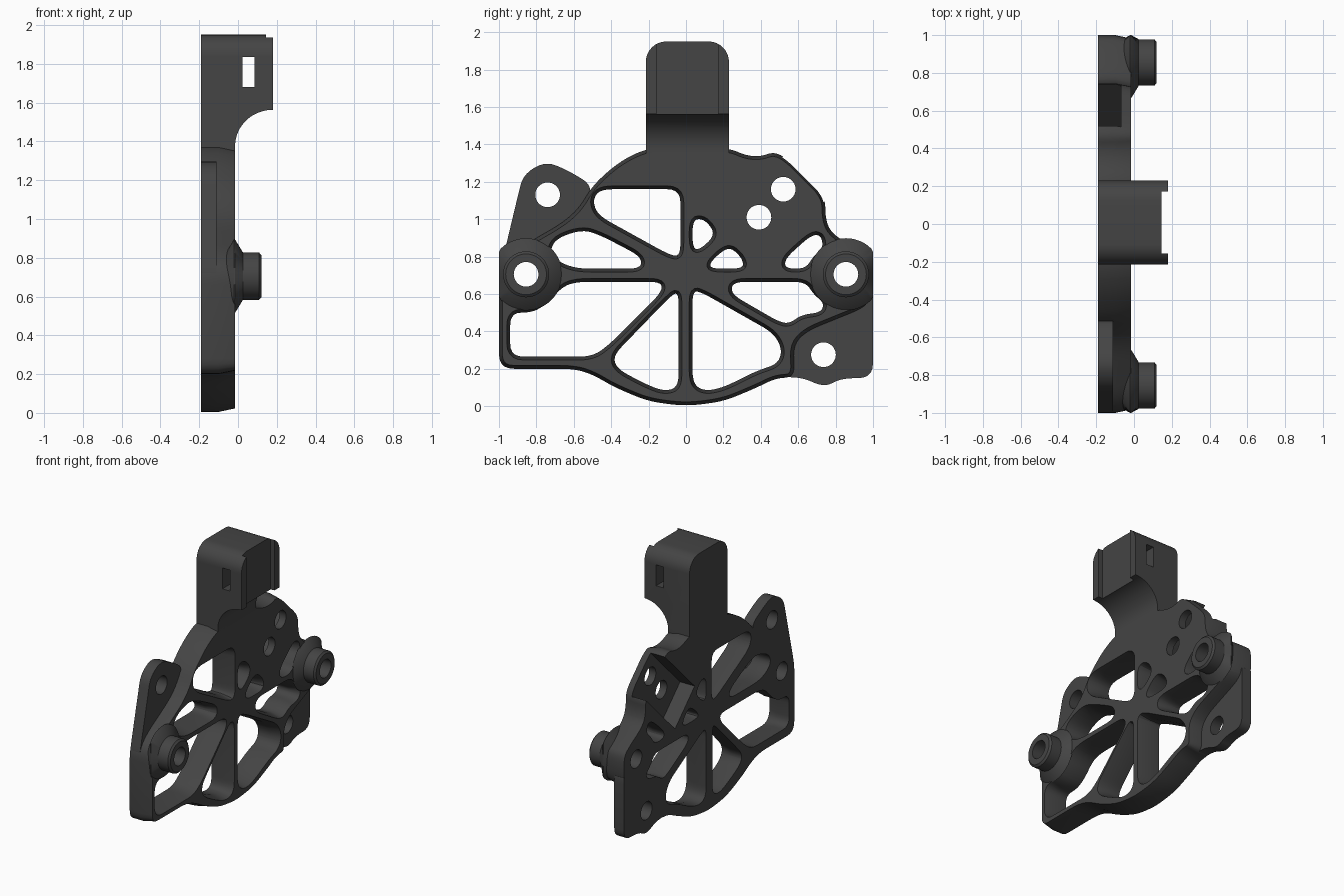
import bpy, bmesh, math
from mathutils import Vector

if "Cube" in bpy.data.objects:
    bpy.data.objects.remove(bpy.data.objects["Cube"])

mat = bpy.data.materials.new("dark_grey")
mat.diffuse_color = (0.058, 0.058, 0.058, 1)
mat.use_nodes = True
mat.node_tree.nodes["Principled BSDF"].inputs["Base Color"].default_value = mat.diffuse_color
BACK, FACE, LUG = -0.19, -0.015, -0.11


def fillet(pts, r, n=5):
    """Round every corner of a closed 2D polygon."""
    out = []
    for i, p in enumerate(pts):
        p = Vector(p)
        a, b = Vector(pts[i - 1]) - p, Vector(pts[(i + 1) % len(pts)]) - p
        a = p + a.normalized() * min(r, a.length * 0.48)
        b = p + b.normalized() * min(r, b.length * 0.48)
        for k in range(n + 1):
            t = k / n
            out.append(a * (1 - t) ** 2 + p * 2 * t * (1 - t) + b * t * t)
    return out


def circle(y, z, r, n=40):
    return [Vector((y + r * math.cos(2 * math.pi * k / n),
                    z + r * math.sin(2 * math.pi * k / n))) for k in range(n)]


def offset(pts, d):
    """Move a closed polygon outward by d."""
    area = sum(pts[i - 1].cross(pts[i]) for i in range(len(pts)))
    s = 1 if area > 0 else -1
    out = []
    for i, p in enumerate(pts):
        t = pts[(i + 1) % len(pts)] - pts[i - 1]
        out.append(p + Vector((t.y, -t.x)).normalized() * d * s)
    return out


def prism(name, pts, levels, axis="X"):
    """Loft an outline through (position, outward offset) levels."""
    bm = bmesh.new()
    rings = []
    for pos, d in levels:
        ring = []
        for p in (offset(pts, d) if d else pts):
            if axis == "X":
                co = (pos, max(-1, min(1, p.x)), p.y)
            else:
                co = (p.x, pos, p.y)
            ring.append(bm.verts.new(co))
        rings.append(ring)
    n = len(pts)
    bm.faces.new(rings[0])
    bm.faces.new(rings[-1])
    for lo, hi in zip(rings, rings[1:]):
        for i in range(n):
            j = (i + 1) % n
            bm.faces.new((lo[i], lo[j], hi[j], hi[i]))
    bmesh.ops.recalc_face_normals(bm, faces=bm.faces)
    me = bpy.data.meshes.new(name)
    bm.to_mesh(me)
    bm.free()
    me.materials.append(mat)
    ob = bpy.data.objects.new(name, me)
    bpy.context.collection.objects.link(ob)
    return ob


def cut(ob, cutter, op="DIFFERENCE"):
    m = ob.modifiers.new("cut", "BOOLEAN")
    m.operation, m.solver, m.object = op, "EXACT", cutter
    bpy.context.view_layer.objects.active = ob
    bpy.ops.object.modifier_apply(modifier=m.name)
    bpy.data.objects.remove(cutter)


def drill(ob, y, z, r=0.066):
    cut(ob, prism("cutter", circle(y, z, r), [(-0.4, 0), (0.4, 0)]))


# main plate with a drafted rim
outline = [(-0.21, 1.38), (-0.36, 1.305), (-0.5, 1.18), (-0.57, 1.06), (-0.66, 0.98),
           (-0.92, 0.83), (-1, 0.74), (-1, 0.2), (-0.6, 0.2), (-0.5, 0.17), (-0.38, 0.1),
           (-0.2, 0.025), (0, 0), (0.2, 0.025), (0.38, 0.1), (0.48, 0.15),
           (0.585, 0.155), (0.57, 0.32), (0.64, 0.4), (0.96, 0.53), (1, 0.6), (1, 0.77),
           (0.95, 0.82), (0.78, 0.92), (0.745, 1.0), (0.745, 1.12), (0.54, 1.325),
           (0.47, 1.36), (0.4, 1.335), (0.32, 1.34), (0.23, 1.38)]
plate = prism("spoked_plate", fillet(outline, 0.08),
              [(BACK, 0), (-0.1, 0), (FACE, -0.018)])

# openings between the spokes
openings = [
    [(-0.46, 1.16), (-0.03, 1.16), (-0.03, 0.8), (-0.09, 0.81), (-0.47, 1.02), (-0.5, 1.1)],
    [(-0.73, 0.83), (-0.69, 0.9), (-0.55, 0.945), (-0.45, 0.91), (-0.24, 0.8),
     (-0.24, 0.735), (-0.58, 0.735), (-0.68, 0.77)],
    [(-0.94, 0.265), (-0.94, 0.5), (-0.82, 0.5), (-0.74, 0.55), (-0.66, 0.64),
     (-0.58, 0.665), (-0.13, 0.665), (-0.13, 0.61), (-0.41, 0.33), (-0.5, 0.265)],
    [(-0.04, 0.62), (-0.04, 0.1), (-0.12, 0.08), (-0.22, 0.12), (-0.37, 0.2),
     (-0.39, 0.27), (-0.1, 0.57)],
    [(0.035, 0.62), (0.09, 0.605), (0.47, 0.39), (0.515, 0.3), (0.49, 0.225),
     (0.38, 0.19), (0.2, 0.1), (0.1, 0.08), (0.035, 0.12)],
    [(0.25, 0.665), (0.64, 0.665), (0.68, 0.6), (0.74, 0.55), (0.72, 0.5),
     (0.62, 0.49), (0.55, 0.44), (0.49, 0.455), (0.24, 0.6)],
    [(0.53, 0.735), (0.64, 0.735), (0.68, 0.8), (0.735, 0.85), (0.72, 0.915),
     (0.67, 0.915), (0.53, 0.79)],
    [(0.13, 0.735), (0.31, 0.735), (0.3, 0.79), (0.245, 0.845), (0.2, 0.835), (0.13, 0.77)],
    [(0.035, 0.84), (0.08, 0.84), (0.16, 0.92), (0.1, 1.0), (0.035, 1.0)],
]
for pts in openings:
    cut(plate, prism("cutter", fillet(pts, 0.07),
                     [(-0.3, 0), (-0.1, 0), (FACE, 0.018), (0.1, 0.018)]))

# rear pocket open to the slanted edge, with two holes through its floor
cut(plate, prism("cutter", [Vector(p) for p in
                            ((0.17, 0.985), (0.4, 0.755), (0.85, 1.205), (0.62, 1.435))],
                 [(-0.3, 0), (-0.07, 0)]))
drill(plate, 0.52, 1.16)
drill(plate, 0.39, 1.01)

# thin mounting lugs
left_lug = prism("left_lug", fillet(
    [(-1, 0.7), (-0.9, 1.12), (-0.87, 1.24), (-0.75, 1.31), (-0.63, 1.26), (-0.49, 1.175),
     (-0.56, 1.05), (-0.65, 0.965), (-0.9, 0.82), (-0.98, 0.72)], 0.09),
    [(BACK, 0), (LUG, 0)])
drill(left_lug, -0.74, 1.13)
right_lug = prism("right_lug", fillet(
    [(0.48, 0.155), (0.62, 0.155), (0.74, 0.1), (0.83, 0.15), (1, 0.15), (1, 0.65),
     (0.95, 0.55), (0.62, 0.42), (0.55, 0.32), (0.57, 0.18)], 0.08),
    [(BACK, 0), (LUG, 0)])
drill(right_lug, 0.735, 0.275)

# flared hollow bosses
parts = [plate, left_lug, right_lug]
for side, name in ((-1, "left_boss"), (1, "right_boss")):
    y, z = side * 0.855, 0.705
    boss = prism(name, circle(y, z, 0.123, 48),
                 [(-0.06, 0), (-0.02, 0.07), (FACE, 0.066), (0.025, 0), (0.108, 0), (0.12, -0.014)])
    drill(boss, y, z)
    drill(plate, y, z)
    parts.append(boss)

# top clip block with a concave underside
arc = [(0.18 - 0.195 * math.sin(a), 1.375 + 0.188 * math.cos(a))
       for a in [math.pi / 2 * k / 16 for k in range(17)]]
profile = [Vector(p) for p in arc + [(FACE, 1.33), (BACK, 1.33), (BACK, 1.95), (0.18, 1.95)]]
block = prism("clip_block", profile, [(-0.215, 0), (0.23, 0)], "Y")
rounded = fillet([(-0.215, 1.95), (0.23, 1.95), (0.23, 1.6)], 0.12, 8)
rounded = [p for p in rounded if p.y > 1.8] + [Vector((0.23, 1.2)), Vector((-0.215, 1.2))]
rounded = [Vector((-0.215, 1.83))] + [Vector((-0.215 + 0.11 * (1 - math.cos(a)),
           1.84 + 0.11 * math.sin(a))) for a in [math.pi / 2 * k / 8 for k in range(9)]] + \
          [Vector((0.23 - 0.11 * (1 - math.sin(a)), 1.84 + 0.11 * math.cos(a)))
           for a in [math.pi / 2 * k / 8 for k in range(9)]] + rounded[-2:]
cut(block, prism("cutter", rounded, [(-0.4, 0), (0.4, 0)]), "INTERSECT")


def box(y0, y1, z0, z1):
    return [Vector(p) for p in ((y0, z0), (y1, z0), (y1, z1), (y0, z1))]


# front channel between two lips, and the cross slot
cut(block, prism("cutter", box(-0.157, 0.172, 1.2, 2.1), [(0.145, 0), (0.4, 0)]))
cut(block, prism("cutter", box(0.022, 0.085, 1.68, 1.835), [(-0.5, 0), (0.5, 0)], "Y"))
parts.append(block)

# smooth curved walls, keep edges crisp
for ob in parts:
    bpy.ops.object.select_all(action="DESELECT")
    ob.select_set(True)
    bpy.context.view_layer.objects.active = ob
    bpy.ops.object.shade_smooth_by_angle(angle=math.radians(25))
